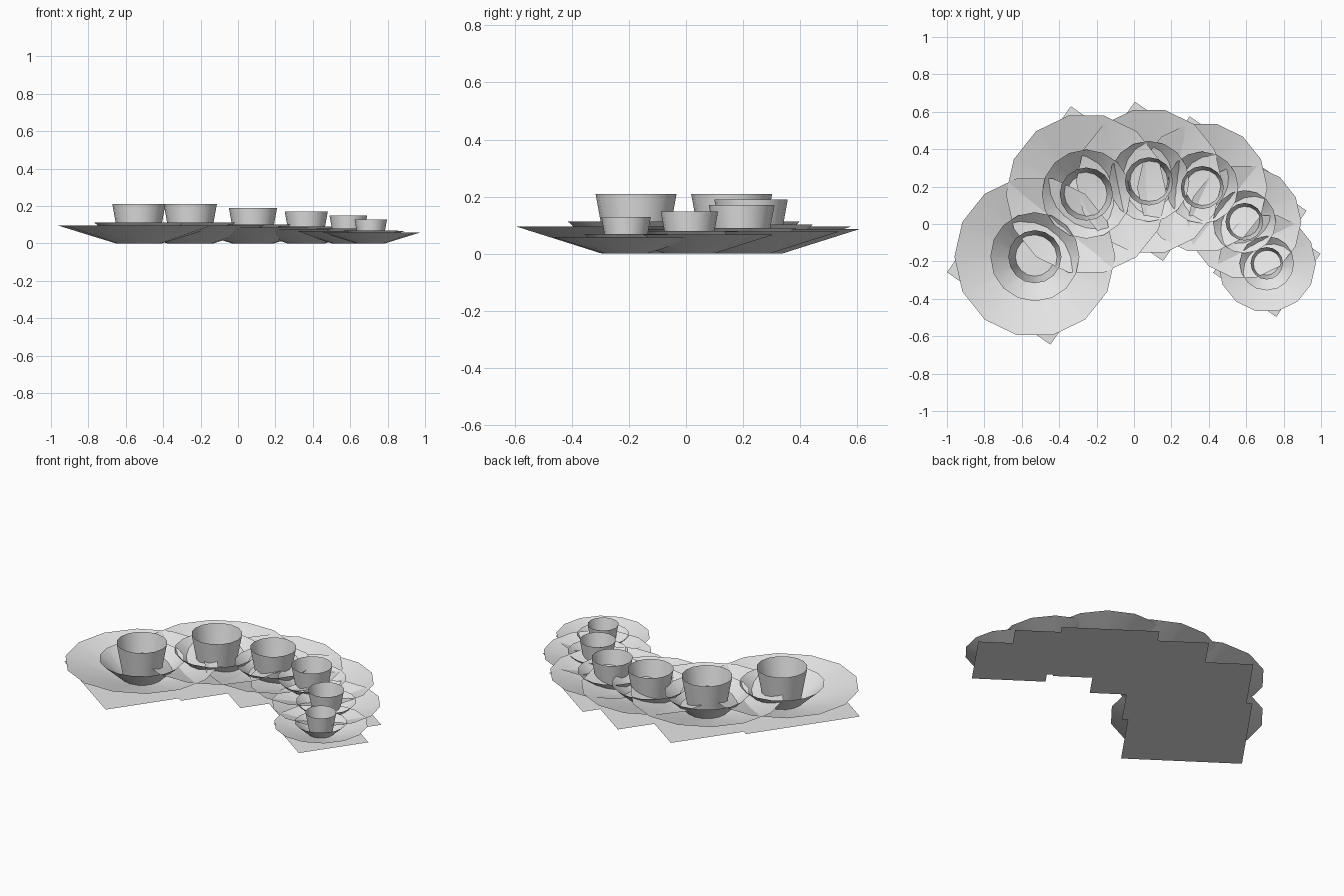
import bpy, bmesh, math

if "Cube" in bpy.data.objects:
    bpy.data.objects.remove(bpy.data.objects["Cube"])

grey = bpy.data.materials.new("light_grey")
grey.diffuse_color = (0.8, 0.8, 0.8, 1)
grey.use_nodes = True
grey.node_tree.nodes["Principled BSDF"].inputs["Base Color"].default_value = grey.diffuse_color


def finish(name, bm, pos):
    me = bpy.data.meshes.new(name)
    bm.to_mesh(me)
    bm.free()
    me.materials.append(grey)
    ob = bpy.data.objects.new(name, me)
    ob.location = (pos[0], pos[1], 0)
    bpy.context.collection.objects.link(ob)
    bpy.ops.object.select_all(action='DESELECT')
    ob.select_set(True)
    bpy.context.view_layer.objects.active = ob
    return ob


def flared_ring(name, pos, r0, z0, r1, z1, sides, inward):
    """Thin open cone wall from a lower circle to an upper circle."""
    bm = bmesh.new()
    rings = []
    for r, z in ((r0, z0), (r1, z1)):
        rings.append([bm.verts.new((r * math.cos(2 * math.pi * i / sides),
                                    r * math.sin(2 * math.pi * i / sides), z))
                      for i in range(sides)])
    lo, hi = rings
    for i in range(sides):
        j = (i + 1) % sides
        quad = [lo[i], lo[j], hi[j], hi[i]]
        bm.faces.new(quad[::-1] if inward else quad)
    finish(name, bm, pos)
    bpy.ops.object.shade_smooth_by_angle(angle=math.radians(35))


def base_square(name, pos, half_diagonal):
    bm = bmesh.new()
    bm.faces.new([bm.verts.new((half_diagonal * math.cos(math.radians(a)),
                                half_diagonal * math.sin(math.radians(a)), 0))
                  for a in (10, 100, 190, 280)])
    finish(name, bm, pos)


# x, y and scale of each cup set along the arc
sets = [(-0.53, -0.175, 1.0), (-0.255, 0.16, 1.0), (0.08, 0.228, 0.907),
        (0.365, 0.195, 0.81), (0.59, 0.012, 0.708), (0.71, -0.21, 0.61)]

for n, (x, y, s) in enumerate(sets, 1):
    p = (x, y)
    base_square(f"base_plate_{n}", p, 0.477 * s)
    flared_ring(f"outer_bowl_{n}", p, 0.122 * s, 0, 0.43 * s, 0.095 * s, 14, True)
    flared_ring(f"inner_dish_{n}", p, 0.115 * s, 0, 0.238 * s, 0.112 * s, 16, True)
    flared_ring(f"cup_{n}", p, 0.104 * s, 0, 0.142 * s, 0.21 * s, 16, False)
